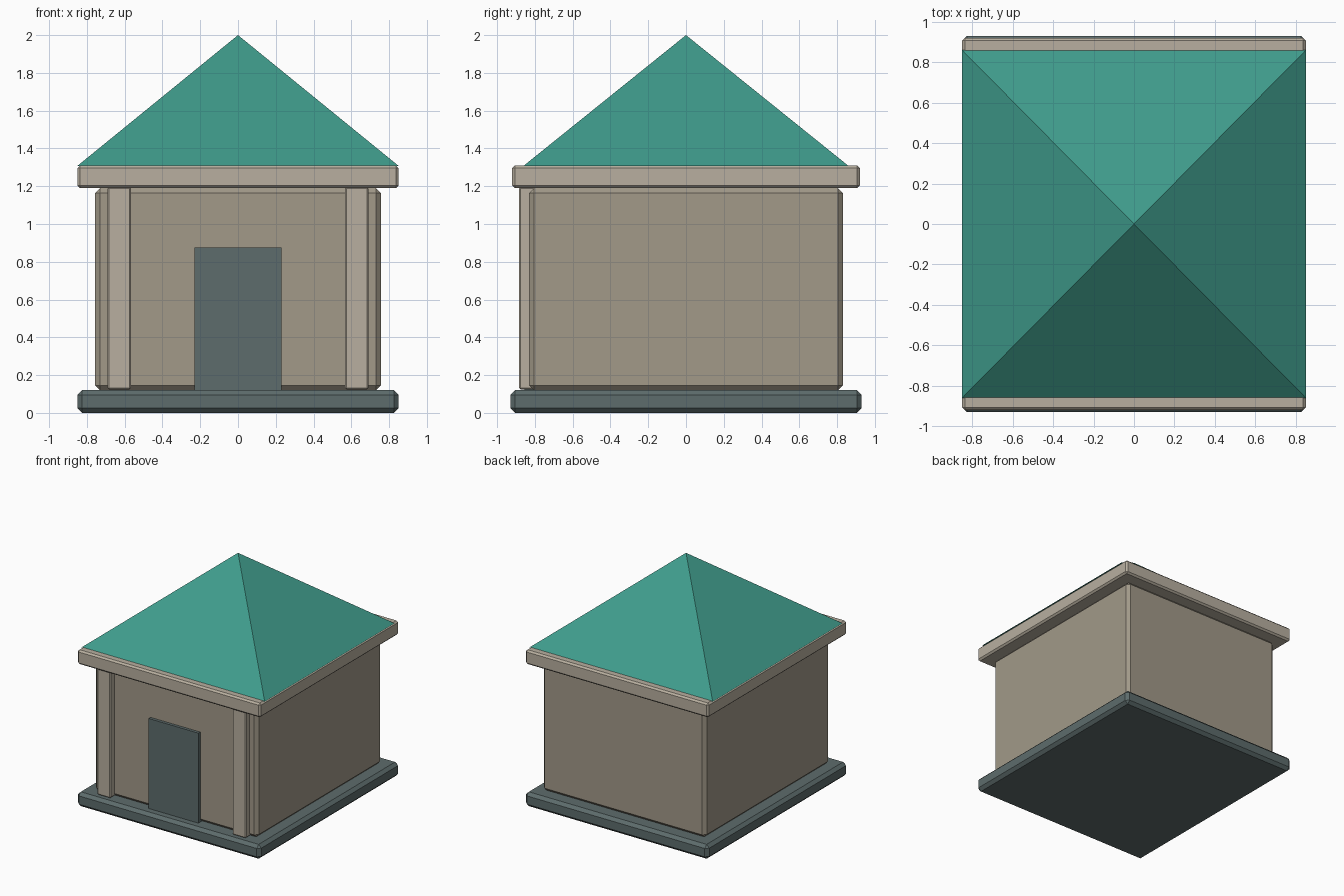
import bpy, bmesh, math

if "Cube" in bpy.data.objects:
    bpy.data.objects.remove(bpy.data.objects["Cube"])


def material(name, rgb):
    m = bpy.data.materials.new(name)
    m.diffuse_color = (*rgb, 1)
    m.use_nodes = True
    m.node_tree.nodes["Principled BSDF"].inputs["Base Color"].default_value = m.diffuse_color
    return m


SLATE = material("slate", (0.11, 0.15, 0.15))
WALL = material("wall_stone", (0.36, 0.32, 0.25))
TRIM = material("trim_stone", (0.48, 0.43, 0.35))
ROOF = material("roof_teal", (0.05, 0.33, 0.26))


def finish(bm, name, mat):
    me = bpy.data.meshes.new(name)
    bm.to_mesh(me)
    bm.free()
    me.materials.append(mat)
    ob = bpy.data.objects.new(name, me)
    bpy.context.collection.objects.link(ob)
    return ob


def box(name, xs, ys, zs, mat, bevel=0.0):
    """Box spanning the given (min, max) ranges, with optional chamfered edges."""
    bm = bmesh.new()
    bmesh.ops.create_cube(bm, size=1)
    for v in bm.verts:
        v.co = [r[0] + (c + 0.5) * (r[1] - r[0]) for c, r in zip(v.co, (xs, ys, zs))]
    ob = finish(bm, name, mat)
    if bevel:
        mod = ob.modifiers.new("chamfer", 'BEVEL')
        mod.width = bevel
        mod.segments = 1
    return ob


# Foundation slab, main walls and eave slab
box("foundation", (-0.85, 0.85), (-0.93, 0.93), (0, 0.12), SLATE, 0.025)
box("walls", (-0.757, 0.757), (-0.83, 0.83), (0.12, 1.19), WALL, 0.026)
box("eave", (-0.85, 0.85), (-0.92, 0.92), (1.19, 1.31), TRIM, 0.014)

# Front pillars
for side, cx in (("left", -0.628), ("right", 0.628)):
    box(f"{side}_pillar", (cx - 0.062, cx + 0.062), (-0.884, -0.76), (0.125, 1.195), TRIM, 0.008)

# Door panel
box("door", (-0.231, 0.231), (-0.855, -0.80), (0.12, 0.875), SLATE)

# Four-sided pyramid roof
bm = bmesh.new()
bmesh.ops.create_cone(bm, cap_ends=True, segments=4, radius1=1, radius2=0, depth=1)
bmesh.ops.remove_doubles(bm, verts=bm.verts, dist=1e-4)
for v in bm.verts:
    if v.co.z > 0:
        v.co = (0, 0, 2.0)
    else:
        # turn the diamond base 45 degrees and fit it to the eave
        a = math.atan2(v.co.y, v.co.x) + math.pi / 4
        v.co = (math.copysign(0.85, math.cos(a)), math.copysign(0.86, math.sin(a)), 1.308)
bmesh.ops.recalc_face_normals(bm, faces=bm.faces)
finish(bm, "roof", ROOF)
